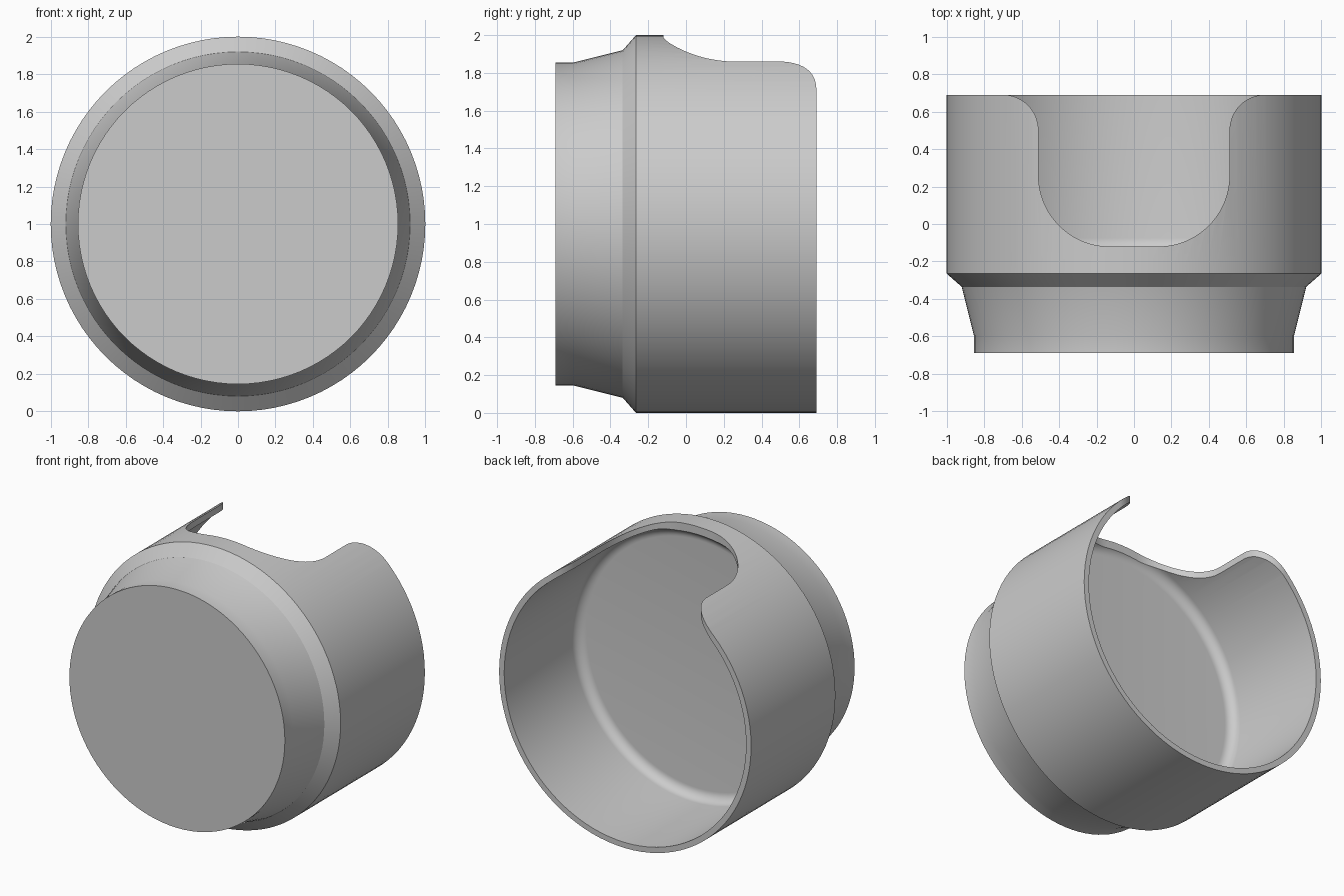
import bpy, bmesh
from math import sin, cos, pi, radians

if "Cube" in bpy.data.objects:
    bpy.data.objects.remove(bpy.data.objects["Cube"], do_unlink=True)

SEGMENTS = 96
BACK = 0.69
FLOOR, FILLET, BORE = -0.145, 0.07, 0.96


def arc(cx, cy, radius, start, end, steps):
    """Points along a circular arc, angles in degrees."""
    angles = [radians(start + (end - start) * i / steps) for i in range(steps + 1)]
    return [(cx + radius * cos(a), cy + radius * sin(a)) for a in angles]


def make_object(name, bm):
    bmesh.ops.recalc_face_normals(bm, faces=bm.faces)
    mesh = bpy.data.meshes.new(name)
    bm.to_mesh(mesh)
    bm.free()
    obj = bpy.data.objects.new(name, mesh)
    bpy.context.collection.objects.link(obj)
    return obj


def revolve(name, profile):
    """Turn (radius, y) points around the y axis and cap both ends."""
    bm = bmesh.new()
    rings = []
    for r, y in profile:
        angles = [2 * pi * i / SEGMENTS for i in range(SEGMENTS)]
        rings.append([bm.verts.new((r * sin(a), y, 1 + r * cos(a))) for a in angles])
    for a, b in zip(rings, rings[1:]):
        for i in range(SEGMENTS):
            j = (i + 1) % SEGMENTS
            bm.faces.new((a[i], a[j], b[j], b[i]))
    bm.faces.new(rings[0])
    bm.faces.new(rings[-1])
    return make_object(name, bm)


def prism(name, outline, bottom, top):
    """Extrude an (x, y) outline upward."""
    bm = bmesh.new()
    face = bm.faces.new([bm.verts.new((x, y, bottom)) for x, y in outline])
    new = bmesh.ops.extrude_face_region(bm, geom=[face])["geom"]
    verts = [v for v in new if isinstance(v, bmesh.types.BMVert)]
    bmesh.ops.translate(bm, vec=(0, 0, top - bottom), verts=verts)
    return make_object(name, bm)


# Cup: stepped outside, straight bore, filleted floor
outside = [(0.855, -0.69), (0.855, -0.595), (0.92, -0.335), (1.0, -0.265), (1.0, BACK)]
inside = [(BORE, BACK)] + arc(BORE - FILLET, FLOOR + FILLET, FILLET, 0, -90, 8)
cup = revolve("round_cup", outside + inside)

# Rounded notch through the upper wall, open to the back
half = [(0.70, 0.8)] + arc(0.70, 0.50, 0.19, 90, 180, 16) + arc(0.13, 0.26, 0.38, 0, -90, 24)
notch = prism("notch_cutter", half + [(-x, y) for x, y in reversed(half)], 1.2, 2.2)
notch.hide_render = True

cut = cup.modifiers.new("notch", "BOOLEAN")
cut.operation = "DIFFERENCE"
cut.solver = "EXACT"
cut.object = notch

bpy.ops.object.select_all(action="DESELECT")
cup.select_set(True)
bpy.context.view_layer.objects.active = cup
bpy.ops.object.modifier_apply(modifier=cut.name)
bpy.data.objects.remove(notch, do_unlink=True)

# Single plain grey
grey = bpy.data.materials.new("light_grey")
grey.use_nodes = True
colour = (0.6, 0.6, 0.6, 1)
grey.diffuse_color = colour
grey.node_tree.nodes["Principled BSDF"].inputs["Base Color"].default_value = colour
cup.data.materials.clear()
cup.data.materials.append(grey)

bpy.ops.object.shade_smooth_by_angle(angle=radians(30))
